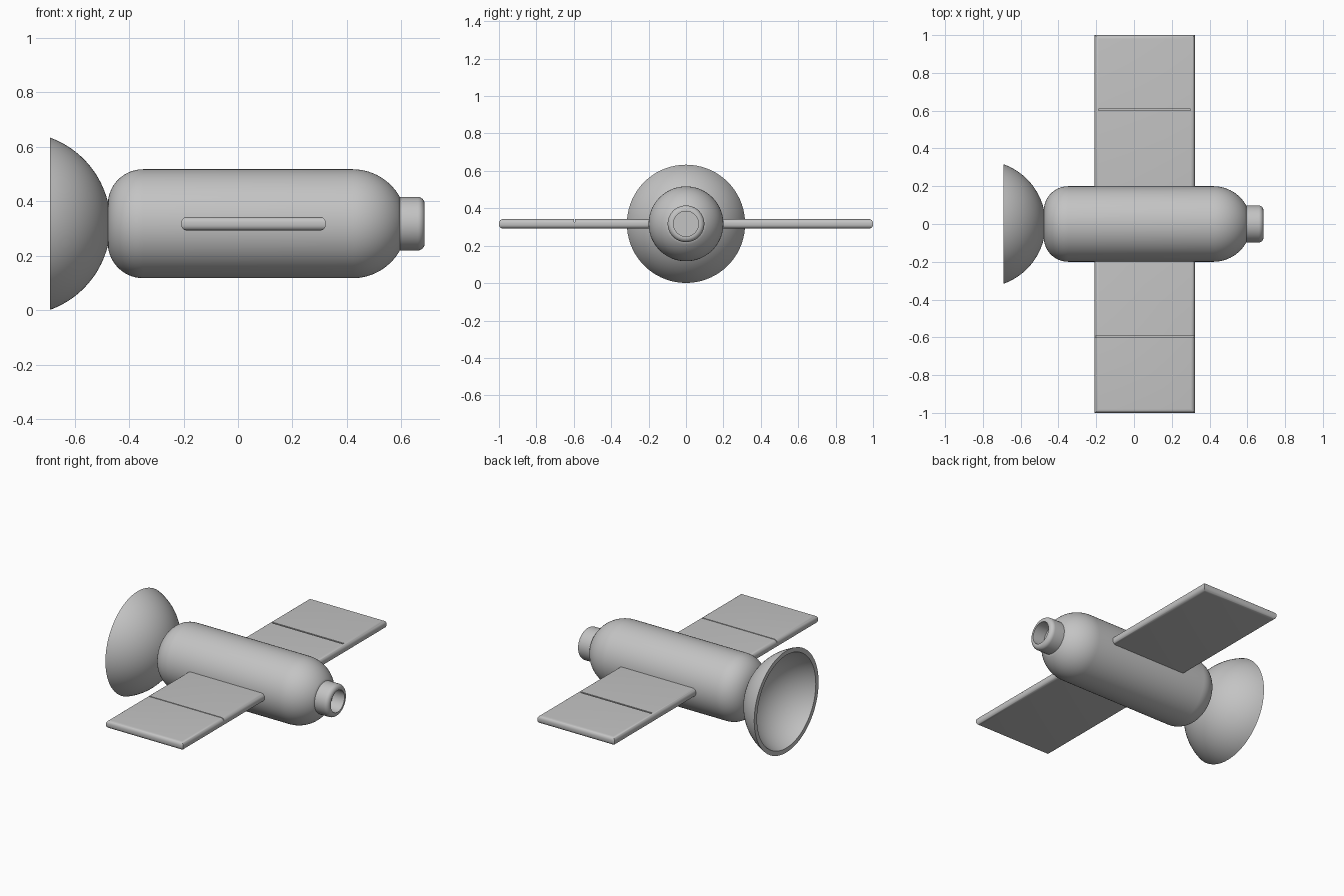
import bpy, bmesh
from math import cos, sin, pi, radians, asin
from mathutils import Matrix, Vector

if "Cube" in bpy.data.objects:
    bpy.data.objects.remove(bpy.data.objects["Cube"], do_unlink=True)

AXIS_Z = 0.317  # height of the long axis

grey = bpy.data.materials.new("plain grey")
grey.use_nodes = True
grey.diffuse_color = (0.55, 0.55, 0.55, 1)
grey.node_tree.nodes["Principled BSDF"].inputs["Base Color"].default_value = grey.diffuse_color


def finish(name, bm, smooth=True):
    bmesh.ops.recalc_face_normals(bm, faces=bm.faces)
    mesh = bpy.data.meshes.new(name)
    bm.to_mesh(mesh)
    bm.free()
    mesh.materials.append(grey)
    obj = bpy.data.objects.new(name, mesh)
    bpy.context.collection.objects.link(obj)
    bpy.ops.object.select_all(action='DESELECT')
    obj.select_set(True)
    bpy.context.view_layer.objects.active = obj
    if smooth:
        bpy.ops.object.shade_smooth_by_angle(angle=radians(35))
    return obj


def arc(cx, cr, radius, start, end, steps=14):
    """Points (x, radius) along a circular arc, angles measured from +x."""
    angles = [start + (end - start) * i / steps for i in range(steps + 1)]
    return [(cx + radius * cos(a), cr + radius * sin(a)) for a in angles]


def lathe(name, profile, steps=72):
    """Turn a profile of (x, radius) points around the long axis."""
    bm = bmesh.new()
    verts = [bm.verts.new((x, 0, max(r, 0))) for x, r in profile]
    edges = [bm.edges.new(pair) for pair in zip(verts, verts[1:])]
    bmesh.ops.spin(bm, geom=verts + edges, cent=(0, 0, 0), axis=(1, 0, 0),
                   angle=2 * pi, steps=steps)
    bmesh.ops.remove_doubles(bm, verts=bm.verts, dist=0.0002)
    bmesh.ops.translate(bm, verts=bm.verts, vec=(0, 0, AXIS_Z))
    return finish(name, bm)


def box(low, high):
    bm = bmesh.new()
    low, high = Vector(low), Vector(high)
    bmesh.ops.create_cube(bm, size=1, matrix=Matrix.Translation((low + high) / 2)
                          @ Matrix.Diagonal((*(high - low), 1)))
    return bm


# Main body: small fillet at the dish end, large dome at the nozzle end
lathe("body", [(-0.478, 0)] + arc(-0.348, 0.07, 0.13, pi, pi / 2)
      + arc(0.42, 0, 0.2, pi / 2, radians(29)) + [(0.595, 0)])

# Nozzle: rounded collar with a round hollow
lathe("nozzle", [(0.55, 0), (0.55, 0.098)]
      + arc(0.66, 0.073, 0.025, pi / 2, 0, 8)
      + [(0.685, 0.067), (0.605, 0.067), (0.605, 0)])

# Dish: two concentric spherical shells joined by a flat rim
dish_x, rim_x = -0.804, -0.69
outer, inner = 0.336, 0.31
open_angle = [pi / 2 - asin((rim_x - dish_x) / r) for r in (outer, inner)]
lathe("dish", arc(dish_x, 0, outer, 0, open_angle[0], 24)
      + arc(dish_x, 0, inner, open_angle[1], 0, 24))


# Solar panels: slabs with rounded long edges and a fine slot on top
def panel(name, y_low, y_high, slot_low, slot_high):
    top = AXIS_Z + 0.025
    bm = box((-0.208, y_low, AXIS_Z - 0.025), (0.322, y_high, top))
    rounded = [e for e in bm.edges
               if abs(e.verts[0].co.z - e.verts[1].co.z) < 0.001]
    bmesh.ops.bevel(bm, geom=rounded, offset=0.021, segments=6, profile=0.5,
                    affect='EDGES')
    slab = finish(name, bm)
    cutter = finish(name + "_cutter", box((*slot_low, top - 0.014),
                                          (*slot_high, top + 0.05)), False)
    cutter.hide_render = True
    cut = slab.modifiers.new("slot", 'BOOLEAN')
    cut.operation = 'DIFFERENCE'
    cut.solver = 'EXACT'
    cut.object = cutter
    bpy.ops.object.select_all(action='DESELECT')
    slab.select_set(True)
    bpy.context.view_layer.objects.active = slab
    bpy.ops.object.modifier_apply(modifier=cut.name)
    bpy.data.objects.remove(cutter, do_unlink=True)


panel("front_panel", -1, -0.05, (-0.4, -0.6), (0.5, -0.594))
panel("back_panel", 0.05, 1, (-0.188, 0.6), (0.3, 0.61))
